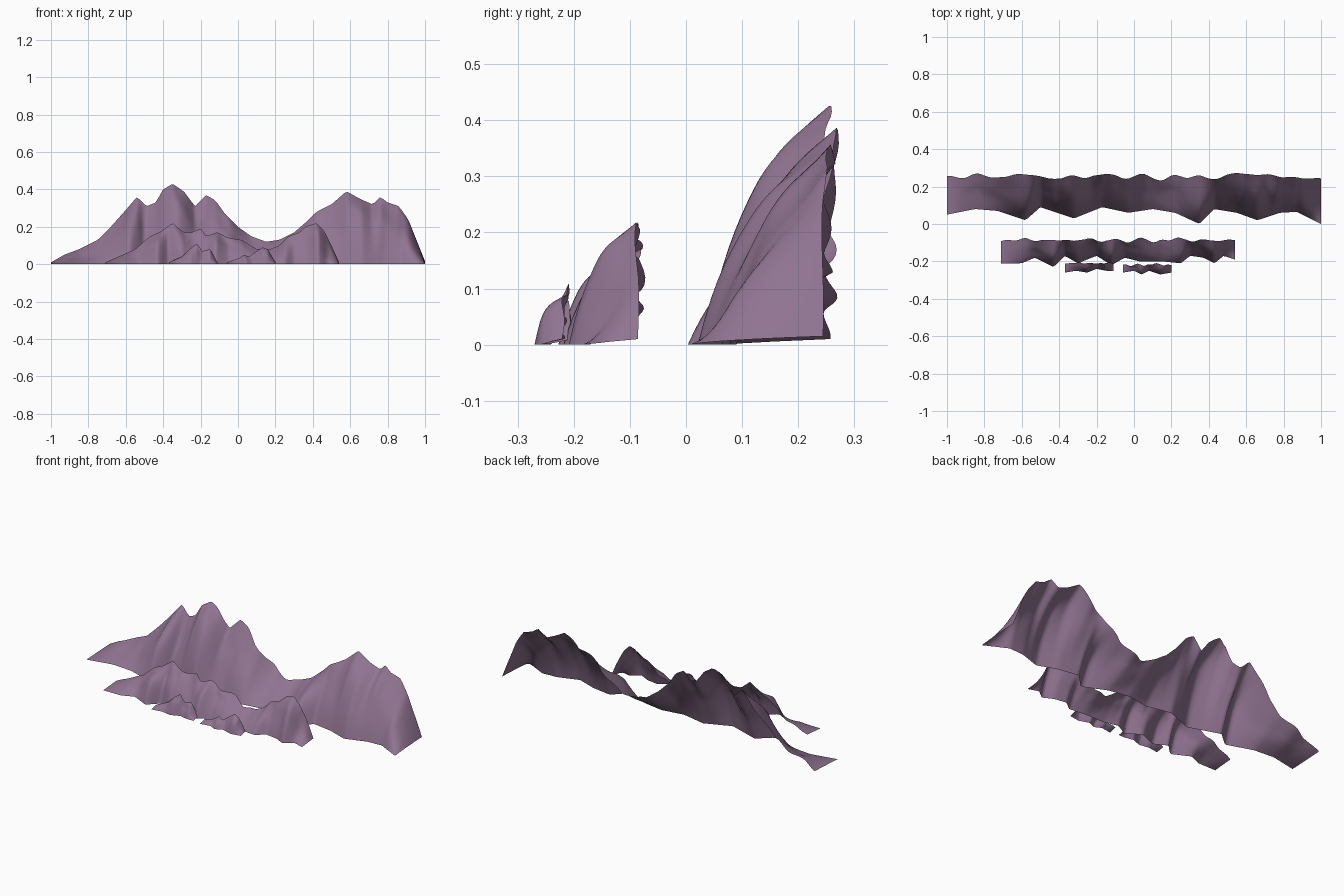
import bpy
import bmesh
import math
from mathutils import Vector, noise

default_cube = bpy.data.objects.get("Cube")
if default_cube:
    bpy.data.objects.remove(default_cube, do_unlink=True)

# Single rock colour
rock = bpy.data.materials.new("dusky_purple_rock")
rock.use_nodes = True
rock_colour = (.28, .175, .285, 1)
rock.diffuse_color = rock_colour
shader = rock.node_tree.nodes["Principled BSDF"]
shader.inputs["Base Color"].default_value = rock_colour
shader.inputs["Roughness"].default_value = .9


def sample(points, x):
    """Read a piecewise linear profile at x."""
    for (xa, va), (xb, vb) in zip(points, points[1:]):
        if x <= xb:
            return va + (vb - va) * max(0, x - xa) / (xb - xa)
    return points[-1][1]


def build_range(name, skyline, foot, crest_y, columns, rows, rough):
    """Open rock sheet rising from a zigzag foot line to a jagged skyline."""
    left, right = skyline[0][0], skyline[-1][0]
    summit = max(z for x, z in skyline)
    mean_foot = sum(y for x, y in foot) / len(foot)
    depth = crest_y - mean_foot
    bm = bmesh.new()
    grid = []
    for i in range(columns + 1):
        x = left + (right - left) * i / columns
        height = sample(skyline, x)
        foot_y = sample(foot, x)
        # Crest line wanders backwards and forwards
        top_y = crest_y + rough * noise.noise(Vector((x / rough * .35, crest_y, 0)))
        # High ground and jutting spurs bulge, low ground slopes evenly
        jut = (mean_foot - foot_y) / depth
        bulge = max(0, min(1, .48 * height / summit + jut))
        column = []
        for j in range(rows + 1):
            t = j / rows
            middle = math.sin(math.pi * t)
            # Spurs of the foot line carry on up the slope, with light gullies
            spur = -.2 * jut * depth
            gully = .35 * rough * noise.noise(Vector((x / rough * .3 + t, t * 2, crest_y)))
            y = foot_y + (top_y - foot_y) * t + (spur + gully) * middle
            z = height * (t + bulge * (1 - (1 - t) ** 4 - t))
            column.append(bm.verts.new((x, y, z)))
        grid.append(column)
    for a, b in zip(grid, grid[1:]):
        for j in range(rows):
            bm.faces.new((a[j], b[j], b[j + 1], a[j + 1]))
    mesh = bpy.data.meshes.new(name)
    bm.to_mesh(mesh)
    bm.free()
    mesh.materials.append(rock)
    obj = bpy.data.objects.new(name, mesh)
    bpy.context.collection.objects.link(obj)
    bpy.ops.object.select_all(action='DESELECT')
    obj.select_set(True)
    bpy.context.view_layer.objects.active = obj
    bpy.ops.object.shade_smooth_by_angle(angle=math.radians(80))


# Tall range at the back
build_range(
    "back_mountain_range",
    skyline=[(-1, .01), (-.93, .05), (-.85, .08), (-.75, .13), (-.68, .2), (-.6, .29),
             (-.54, .36), (-.49, .31), (-.44, .33), (-.4, .4), (-.35, .43), (-.29, .39),
             (-.23, .31), (-.17, .37), (-.12, .34), (-.07, .27), (0, .2), (.07, .15),
             (.15, .12), (.22, .13), (.3, .17), (.37, .23), (.42, .28), (.5, .32),
             (.58, .39), (.65, .35), (.72, .32), (.76, .36), (.8, .33), (.86, .31),
             (.91, .24), (.95, .14), (1, .015)],
    foot=[(-1, .05), (-.85, .08), (-.73, .07), (-.58, .02), (-.5, .09), (-.32, .03),
          (-.17, .09), (-.03, .06), (.1, .08), (.22, .06), (.35, 0), (.43, .08),
          (.55, .06), (.66, .02), (.78, .06), (.87, .065), (1, 0)],
    crest_y=.253, columns=140, rows=20, rough=.035)

# Lower range in the middle
build_range(
    "middle_mountain_range",
    skyline=[(-.71, .01), (-.64, .04), (-.55, .08), (-.47, .15), (-.42, .17), (-.35, .22),
             (-.29, .17), (-.25, .17), (-.2, .19), (-.17, .15), (-.11, .17), (-.05, .14),
             (.02, .13), (.1, .08), (.17, .08), (.22, .1), (.27, .15), (.33, .17),
             (.36, .2), (.42, .22), (.46, .18), (.5, .1), (.54, .01)],
    foot=[(-.71, -.21), (-.6, -.21), (-.53, -.18), (-.43, -.23), (-.37, -.17),
          (-.3, -.21), (-.2, -.17), (-.12, -.22), (-.05, -.18), (.03, -.2), (.15, -.2),
          (.25, -.21), (.3, -.17), (.37, -.18), (.43, -.21), (.48, -.17), (.54, -.19)],
    crest_y=-.085, columns=100, rows=14, rough=.024)

# Small foothills at the front
build_range(
    "right_foothill",
    skyline=[(-.37, .01), (-.3, .04), (-.26, .08), (-.22, .11), (-.19, .07),
             (-.15, .08), (-.11, .01)],
    foot=[(-.37, -.26), (-.31, -.25), (-.25, -.26), (-.2, -.24), (-.15, -.25),
          (-.11, -.25)],
    crest_y=-.208, columns=48, rows=10, rough=.012)
build_range(
    "left_foothill",
    skyline=[(-.06, .01), (0, .03), (.03, .05), (.06, .04), (.1, .07), (.13, .09),
             (.16, .08), (.2, .01)],
    foot=[(-.06, -.26), (0, -.25), (.04, -.27), (.08, -.25), (.14, -.27), (.2, -.26)],
    crest_y=-.217, columns=48, rows=10, rough=.012)
